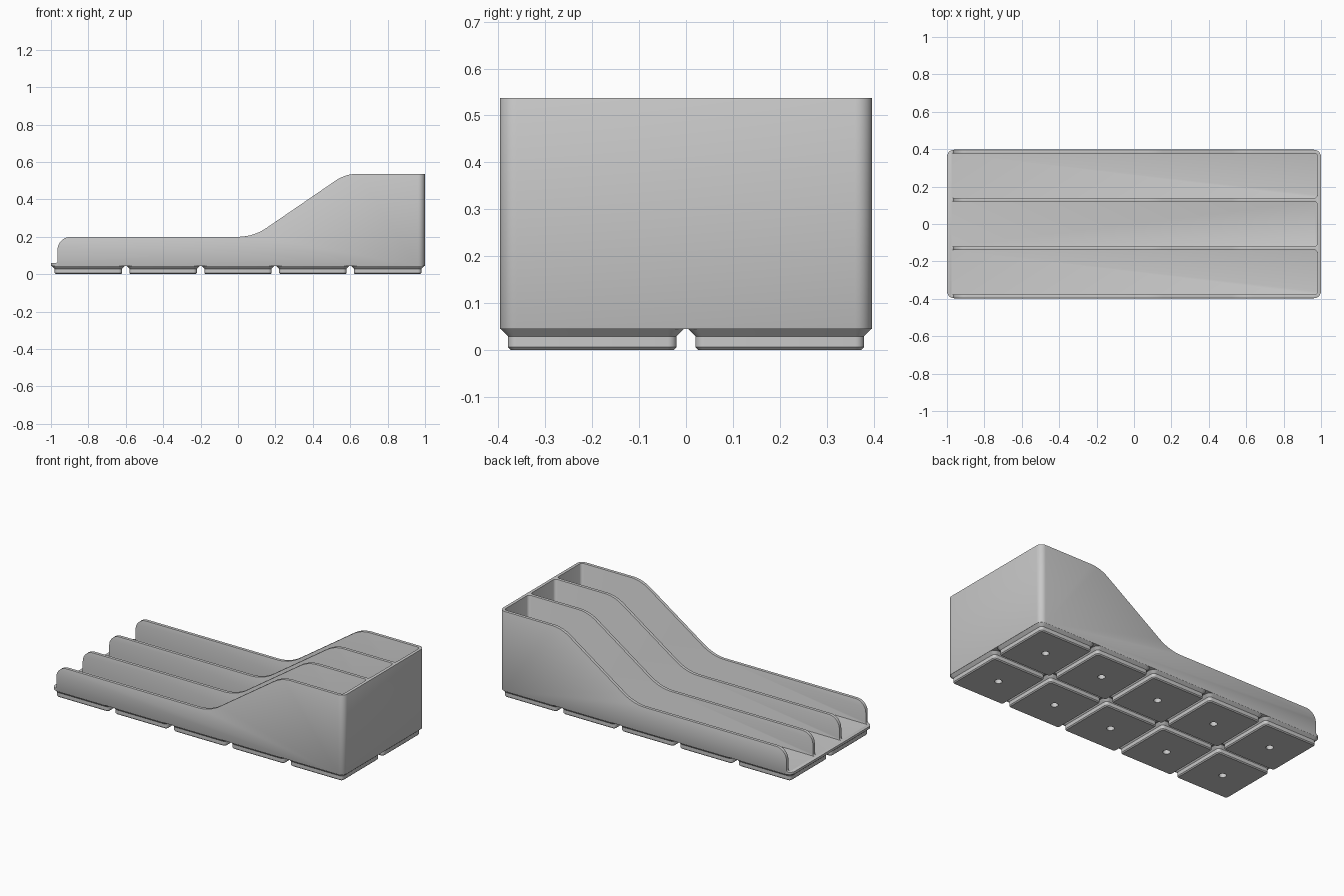
import bpy, bmesh, math
from mathutils import Vector

if "Cube" in bpy.data.objects:
    bpy.data.objects.remove(bpy.data.objects["Cube"])

grey = bpy.data.materials.new("light grey")
grey.use_nodes = True
color = (0.58, 0.58, 0.58, 1)
grey.diffuse_color = color
grey.node_tree.nodes["Principled BSDF"].inputs["Base Color"].default_value = color

HALF_X, HALF_Y, BASE, FLOOR, TOP = 0.999, 0.397, 0.045, 0.06, 0.537
CELL, WALL, CORNER = 0.4, 0.019, 0.036


def make(name, bm):
    bmesh.ops.recalc_face_normals(bm, faces=bm.faces)
    mesh = bpy.data.meshes.new(name)
    bm.to_mesh(mesh)
    bm.free()
    mesh.materials.append(grey)
    ob = bpy.data.objects.new(name, mesh)
    bpy.context.collection.objects.link(ob)
    return ob


def rounded(points, steps=10):
    """Polygon whose corners (x, y, radius) are rounded by arcs."""
    out = []
    for i, (x, y, r) in enumerate(points):
        p = Vector((x, y))
        if r == 0:
            out.append(p)
            continue
        a = (Vector(points[i - 1][:2]) - p).normalized()
        b = (Vector(points[(i + 1) % len(points)][:2]) - p).normalized()
        half = a.angle(b) / 2
        centre = p + (a + b).normalized() * (r / math.sin(half))
        start = (p + a * (r / math.tan(half)) - centre).normalized()
        end = (p + b * (r / math.tan(half)) - centre).normalized()
        out += [centre + start.slerp(end, k / steps) * r for k in range(steps + 1)]
    return out


def rectangle(x0, x1, y0, y1, r):
    return rounded([(x0, y0, r), (x1, y0, r), (x1, y1, r), (x0, y1, r)], 6)


def loft(bm, rings):
    """Skin a stack of equal-length rings and cap both ends."""
    loops = [[bm.verts.new(p) for p in ring] for ring in rings]
    for low, high in zip(loops, loops[1:]):
        for i in range(len(low)):
            bm.faces.new((low[i - 1], low[i], high[i], high[i - 1]))
    bm.faces.new(loops[0])
    bm.faces.new(loops[-1])


def prism(name, outline, z0, z1):
    bm = bmesh.new()
    loft(bm, [[(p.x, p.y, z) for p in outline] for z in (z0, z1)])
    return make(name, bm)


def boolean(ob, cutter, operation):
    mod = ob.modifiers.new(cutter.name, "BOOLEAN")
    mod.operation, mod.solver, mod.object = operation, "EXACT", cutter
    cutter.hide_render = True
    cutter.hide_set(True)


def finish(ob, angle=35):
    bpy.ops.object.select_all(action="DESELECT")
    ob.select_set(True)
    bpy.context.view_layer.objects.active = ob
    for mod in list(ob.modifiers):
        bpy.ops.object.modifier_apply(modifier=mod.name)
    bpy.ops.object.shade_smooth_by_angle(angle=math.radians(angle))


# Tray body: side silhouette trimmed to a rounded footprint
silhouette = rounded([
    (-1.1, BASE, 0), (1.1, BASE, 0), (1.1, TOP, 0), (0.575, TOP, 0.21),
    (0.083, 0.2, 0.27), (-0.965, 0.2, 0.07), (-0.965, FLOOR, 0.012), (-1.1, FLOOR, 0)])
bm = bmesh.new()
loft(bm, [[(p.x, y, p.y) for p in silhouette] for y in (-0.5, 0.5)])
body = make("tray_body", bm)
cutters = [prism("footprint_helper",
                 rectangle(-HALF_X, HALF_X, -HALF_Y, HALF_Y, CORNER), 0, 1)]
boolean(body, cutters[0], "INTERSECT")

# Three open-ended compartments between outer walls and dividers
pitch = (2 * HALF_Y - WALL) / 3
for i in (-1, 0, 1):
    y = i * pitch
    half = (pitch - WALL) / 2
    cutters.append(prism(f"compartment_helper_{i + 2}",
                         rectangle(-1.2, HALF_X - WALL, y - half, y + half, 0.017), FLOOR, 1))
    boolean(body, cutters[-1], "DIFFERENCE")
rim = body.modifiers.new("soft_edges", "BEVEL")
rim.width, rim.segments, rim.limit_method = 0.004, 2, "ANGLE"
rim.angle_limit = math.radians(50)
finish(body)

# Stepped feet with a blind round socket underneath
levels = [(0.0, 0.174), (0.006, 0.18), (0.029, 0.18), (BASE + 0.001, 0.197)]
for ix in range(5):
    for iy in range(2):
        cx, cy = (ix - 2) * CELL, (iy - 0.5) * CELL
        bm = bmesh.new()
        rings = []
        for z, h in levels:
            shape = rectangle(-h, h, -h, h, CORNER - 0.197 + h)
            rings.append([(cx + p.x, cy + p.y, z) for p in shape])
        loft(bm, rings)
        foot = make(f"foot_{ix + 1}_{iy + 1}", bm)
        bm = bmesh.new()
        loft(bm, [[(cx + 0.021 * math.cos(k * math.tau / 24),
                    cy + 0.021 * math.sin(k * math.tau / 24), z) for k in range(24)]
                  for z in (-0.02, 0.035)])
        cutters.append(make(f"socket_helper_{ix + 1}_{iy + 1}", bm))
        boolean(foot, cutters[-1], "DIFFERENCE")
        finish(foot)

for cutter in cutters:
    bpy.data.objects.remove(cutter)
